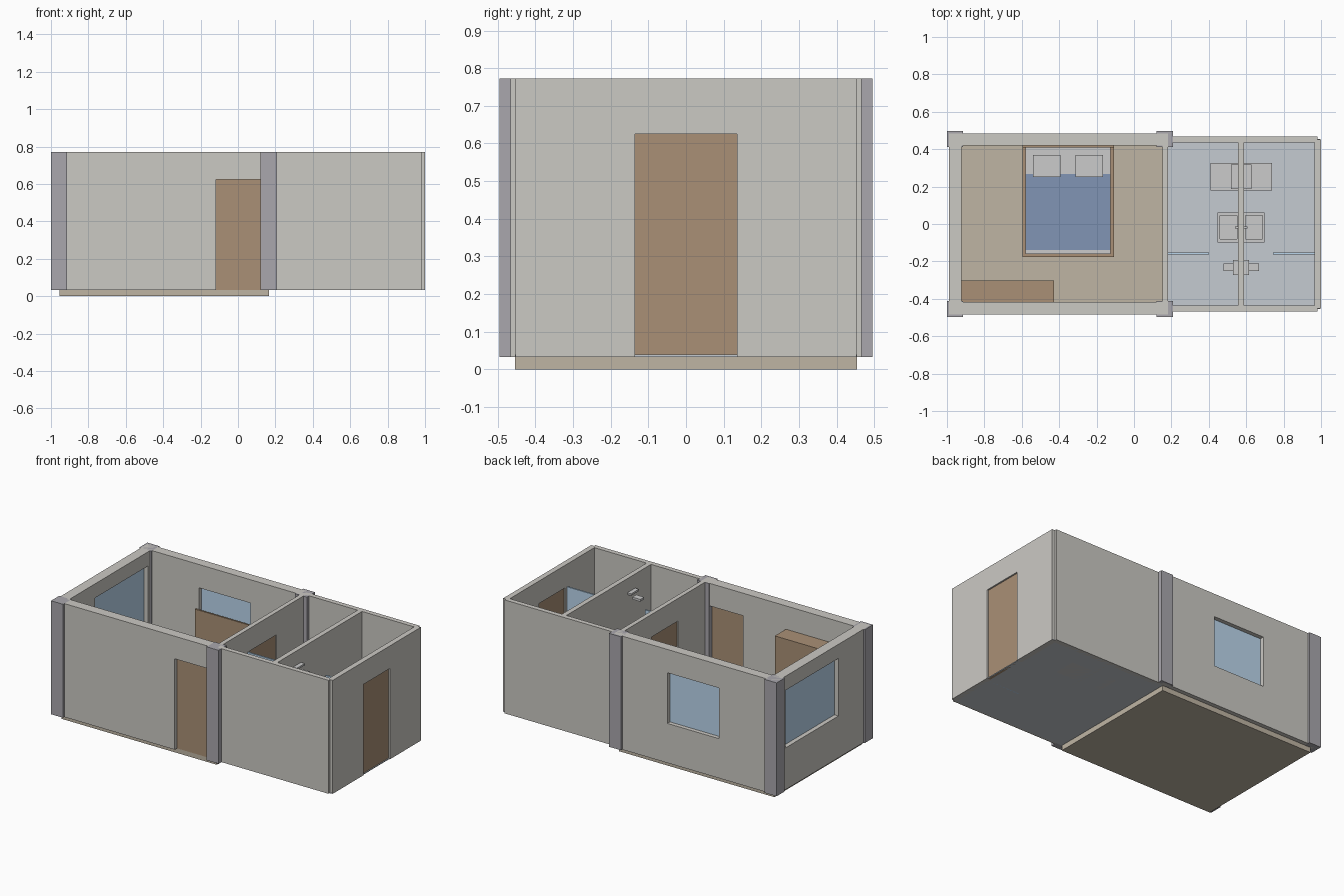
import bpy, bmesh

if "Cube" in bpy.data.objects:
    bpy.data.objects.remove(bpy.data.objects["Cube"])

B, T = 0.033, 0.772          # wall base and wall top
DOOR = 0.625                 # door head height
MID = 0.573                  # centre line of the two bathrooms


def mat(name, *c):
    m = bpy.data.materials.new(name)
    m.diffuse_color = (*c, 1)
    m.use_nodes = True
    m.node_tree.nodes["Principled BSDF"].inputs["Base Color"].default_value = m.diffuse_color
    return m


WALL = mat("plaster", 0.60, 0.585, 0.55)
COLUMN = mat("column_grey", 0.40, 0.39, 0.42)
WOOD = mat("wood", 0.40, 0.28, 0.18)
FLOOR = mat("tan_floor", 0.52, 0.46, 0.37)
TILE = mat("bath_tile", 0.56, 0.60, 0.64)
GLASS = mat("glass_blue", 0.50, 0.68, 0.85)
BLANKET = mat("blanket_blue", 0.22, 0.30, 0.46)


def box(name, x, y, z, material=None):
    bm = bmesh.new()
    bmesh.ops.create_cube(bm, size=1)
    for v in bm.verts:
        v.co = [r[0] if c < 0 else r[1] for c, r in zip(v.co, (x, y, z))]
    me = bpy.data.meshes.new(name)
    bm.to_mesh(me)
    bm.free()
    ob = bpy.data.objects.new(name, me)
    bpy.context.collection.objects.link(ob)
    if material:
        me.materials.append(material)
    return ob


def cut(ob, *ranges):
    """Subtract a box from an object."""
    tool = box("cutter", *ranges)
    tool.hide_render = True
    mod = ob.modifiers.new("cut", 'BOOLEAN')
    mod.operation, mod.solver, mod.object = 'DIFFERENCE', 'EXACT', tool
    bpy.context.view_layer.objects.active = ob
    bpy.ops.object.modifier_apply(modifier=mod.name)
    bpy.data.objects.remove(tool)


def both(name, x, y, z, material=None):
    """Box plus its mirror copy across the bathroom centre line."""
    a = box(name + "_left", x, y, z, material)
    b = box(name + "_right", (2 * MID - x[1], 2 * MID - x[0]), y, z, material)
    return a, b


# bedroom floor slab and walls with openings
box("bedroom_floor", (-0.955, 0.165), (-0.455, 0.455), (0, B + 0.002), FLOOR)
shell = box("bedroom_walls", (-0.99, 0.182), (-0.483, 0.483), (B, T), WALL)
cut(shell, (-0.923, 0.153), (-0.417, 0.42), (-1, 2))
cut(shell, (-0.118, 0.125), (-0.6, -0.3), (0, DOOR))
cut(shell, (0.1, 0.3), (-0.135, 0.135), (0, DOOR))
cut(shell, (-0.575, -0.205), (0.3, 0.6), (0.29, 0.62))
cut(shell, (-1.1, -0.8), (-0.155, 0.39), (0.305, 0.68))

# corner columns
for i, x in enumerate(((-1, -0.913), (0.121, 0.208))):
    for j, y in enumerate(((-0.496, -0.412), (0.412, 0.496))):
        box(f"column_{i}{j}", x, y, (B, T), COLUMN)

# doors and window panes
box("front_door", (-0.118, 0.125), (-0.46, -0.44), (B, DOOR), WOOD)
box("bathroom_door", (0.16, 0.175), (-0.135, 0.135), (B, DOOR), WOOD)
box("back_window", (-0.575, -0.205), (0.446, 0.456), (0.29, 0.62), GLASS)
box("side_window", (-0.961, -0.951), (-0.155, 0.39), (0.305, 0.68), GLASS)

# bathroom floor and walls
box("bath_floor", (0.165, 0.995), (-0.455, 0.455), (B, B + 0.006), TILE)
for side, y in (("front", (-0.467, -0.435)), ("back", (0.435, 0.467))):
    box(f"bath_{side}_wall", (0.182, 0.98), y, (B, T), WALL)
end = box("bath_end_wall", (0.965, 1.0), (-0.453, 0.453), (B, T), WALL)
cut(end, (0.9, 1.1), (-0.135, 0.135), (0, DOOR))
box("end_door", (0.975, 0.99), (-0.135, 0.135), (B, DOOR), WOOD)
box("bath_partition", (0.557, 0.589), (-0.435, 0.435), (B, T), WALL)

# shower screens and shower heads
both("shower_screen", (0.182, 0.402), (-0.162, -0.152), (B, DOOR), GLASS)
both("shower_mount", (0.53, 0.557), (-0.272, -0.192), (0.668, 0.68))
both("shower_head", (0.478, 0.535), (-0.252, -0.212), (0.635, 0.65))

# washbasins with taps
for i, basin in enumerate(both("basin", (0.447, 0.557), (-0.1, 0.062), (0.22, 0.29))):
    x = (0.46, 0.55) if i == 0 else (2 * MID - 0.55, 2 * MID - 0.46)
    cut(basin, x, (-0.08, 0.045), (0.245, 0.4))
both("tap", (0.54, 0.557), (-0.025, -0.013), (0.31, 0.325))

# toilets
both("toilet_bowl", (0.408, 0.557), (0.178, 0.325), (B, 0.16))
both("toilet_cistern", (0.518, 0.557), (0.186, 0.317), (0.16, 0.26))

# bed
frame = box("bed_frame", (-0.597, -0.108), (-0.177, 0.42), (B, 0.14), WOOD)
cut(frame, (-0.579, -0.126), (-0.16, 0.41), (0.09, 0.3))
box("headboard", (-0.597, -0.108), (0.409, 0.42), (0.1, 0.48), WOOD)
box("mattress", (-0.579, -0.126), (-0.16, 0.409), (0.09, 0.17))
box("blanket", (-0.579, -0.126), (-0.138, 0.268), (0.165, 0.178), BLANKET)
for i, x in enumerate(((-0.54, -0.392), (-0.313, -0.165))):
    box(f"pillow_{i}", x, (0.252, 0.368), (0.165, 0.2))

# wardrobe against the front wall
box("wardrobe", (-0.923, -0.428), (-0.417, -0.303), (B, 0.62), WOOD)
